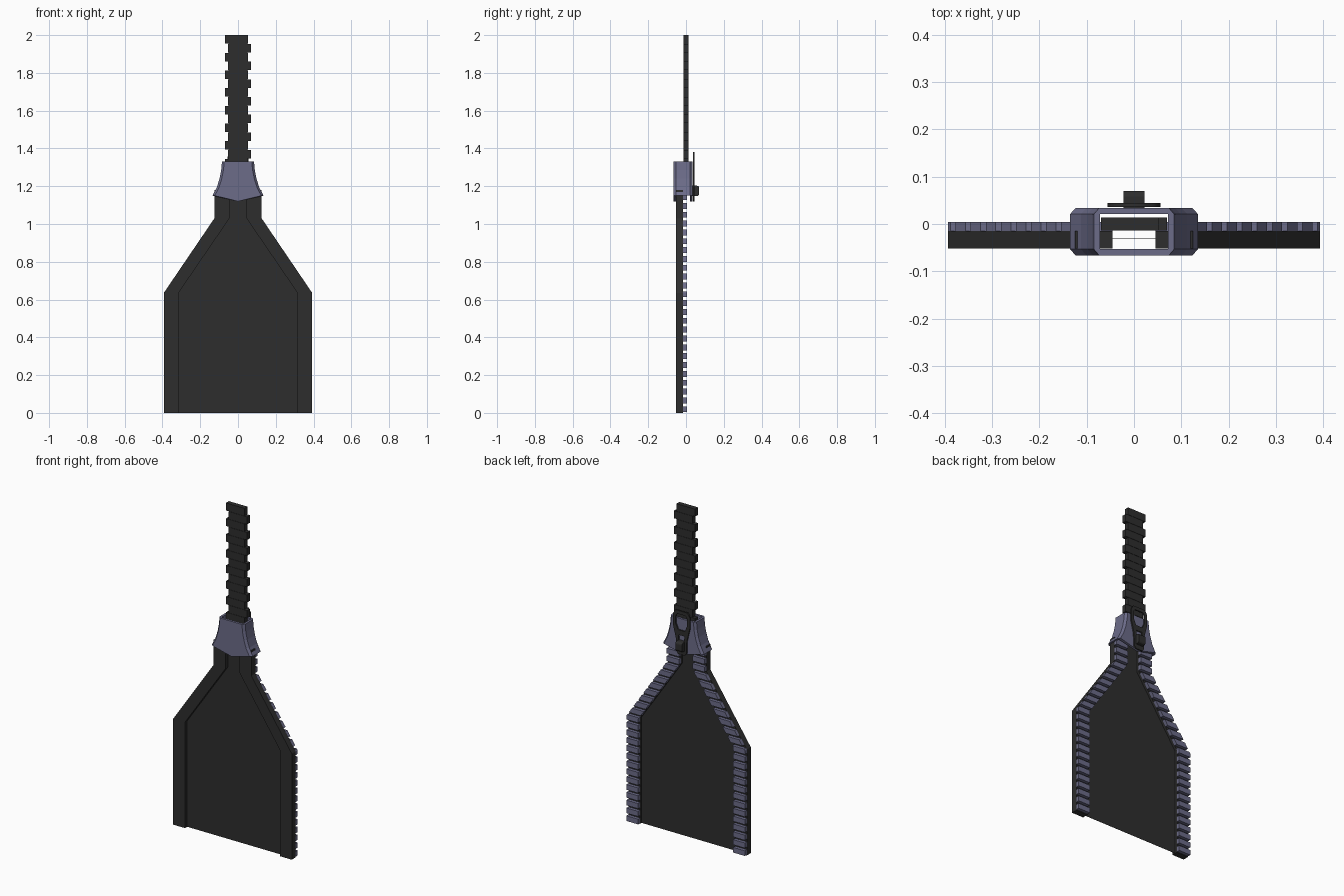
import bpy, bmesh, math

cube = bpy.data.objects.get("Cube")
if cube:
    bpy.data.objects.remove(cube, do_unlink=True)


def material(name, rgb):
    m = bpy.data.materials.new(name)
    m.use_nodes = True
    m.diffuse_color = (*rgb, 1)
    m.node_tree.nodes["Principled BSDF"].inputs["Base Color"].default_value = (*rgb, 1)
    return m


BLACK = material("charcoal black", (0.027, 0.027, 0.027))
SLATE = material("slate blue", (0.15, 0.15, 0.25))


def finish(name, bm, mat):
    bmesh.ops.recalc_face_normals(bm, faces=bm.faces)
    me = bpy.data.meshes.new(name)
    bm.to_mesh(me)
    bm.free()
    me.materials.append(mat)
    ob = bpy.data.objects.new(name, me)
    bpy.context.collection.objects.link(ob)
    return ob


def prism(bm, front, back, y0, y1):
    """Loft between two matching x-z outlines."""
    a = [bm.verts.new((x, y0, z)) for x, z in front]
    b = [bm.verts.new((x, y1, z)) for x, z in back]
    bm.faces.new(a)
    bm.faces.new(b[::-1])
    for i in range(len(a)):
        j = (i + 1) % len(a)
        bm.faces.new((a[i], b[i], b[j], a[j]))


def flip(pts):
    return [(-x, z) for x, z in pts]


# Tape strips: inner and outer edges as x, z lines
OUTER = [(0.393, 0), (0.393, 0.635), (0.125, 1.03), (0.125, 1.18)]
INNER = [(0.315, 0), (0.315, 0.635), (0.045, 1.03), (0.045, 1.18)]


def x_at(line, z):
    for (xa, za), (xb, zb) in zip(line, line[1:]):
        if z <= zb:
            return xa + (xb - xa) * (z - za) / (zb - za)
    return line[-1][0]


PITCH = 0.0468
for side, mirror in (("left", False), ("right", True)):
    # Raised tape edge
    bm = bmesh.new()
    pts = OUTER + INNER[::-1]
    pts = flip(pts) if mirror else pts
    prism(bm, pts, pts, -0.052, -0.015)
    finish(side + "_tape", bm, BLACK)

    # Open teeth: level slices following the tape edge
    bm = bmesh.new()
    for i in range(25):
        z0 = 0.004 + i * PITCH
        z1 = z0 + 0.031
        levels = [z0] + [k for k in (0.635, 1.03) if z0 < k < z1] + [z1]
        pts = [(x_at(OUTER, z), z) for z in levels]
        pts += [(x_at(INNER, z), z) for z in reversed(levels)]
        pts = flip(pts) if mirror else pts
        prism(bm, pts, pts, -0.015, 0.004)
    finish(side + "_teeth", bm, SLATE)

# Thin fabric panel between the tapes
bm = bmesh.new()
pts = INNER + flip(INNER)[::-1]
prism(bm, pts, pts, -0.031, -0.030)
finish("fabric_panel", bm, BLACK)

# Closed chain: interlocking teeth, alternating sides
bm = bmesh.new()
for i in range(16):
    top = 2.0 - i * PITCH
    s = -1 if i % 2 == 0 else 1
    xa, xb = s * 0.07, -s * 0.053
    bot = top - PITCH + 0.002
    pts = [(xa, bot), (xb, bot), (xb, top), (xa, top)]
    prism(bm, pts, pts, -0.014, 0.014)
prism(bm, *[[(-0.05, 1.26), (0.05, 1.26), (0.05, 1.998), (-0.05, 1.998)]] * 2, -0.012, 0.012)
finish("closed_chain", bm, BLACK)

# Slider: two flared plates joined by curved side walls
FLARE = [(0.135, 1.15), (0.112, 1.195), (0.098, 1.24), (0.089, 1.285), (0.085, 1.33)]


def plate_outline(inset):
    half = [(x - inset, z) for x, z in FLARE]
    return [(0, 1.12)] + half + flip(half)[::-1]


bm = bmesh.new()
full, small = plate_outline(0), plate_outline(0.012)
prism(bm, small, full, -0.067, -0.053)
prism(bm, full, small, 0.021, 0.034)
wall = FLARE + [(x - 0.013, z) for x, z in reversed(FLARE)]
for pts in (wall, flip(wall)):
    prism(bm, pts, pts, -0.053, 0.021)
finish("slider_body", bm, SLATE)

# Pull tab: tapered plate with a large and a small opening
curve = bpy.data.curves.new("pull_tab", "CURVE")
curve.dimensions = "2D"
curve.fill_mode = "BOTH"
curve.extrude = 0.004


def loop(half):
    pts = half + flip(half)[::-1]
    sp = curve.splines.new("POLY")
    sp.points.add(len(pts) - 1)
    for p, (x, z) in zip(sp.points, pts):
        p.co = (x, z, 0, 1)
    sp.use_cyclic_u = True


loop([(0.022, 1.12), (0.034, 1.135), (0.036, 1.21), (0.056, 1.29), (0.056, 1.355), (0.04, 1.38)])
loop([(0.022, 1.265), (0.038, 1.3), (0.038, 1.345), (0.028, 1.36)])
loop([(0.018, 1.2), (0.02, 1.235)])
tab = bpy.data.objects.new("pull_tab", curve)
bpy.context.collection.objects.link(tab)
tab.rotation_euler.x = math.radians(90)
tab.location.y = 0.04
curve.materials.append(BLACK)
bpy.ops.object.select_all(action="DESELECT")
tab.select_set(True)
bpy.context.view_layer.objects.active = tab
bpy.ops.object.convert(target="MESH")

# Rounded lug holding the pull tab
bm = bmesh.new()
bmesh.ops.create_cube(bm, size=1)
for v in bm.verts:
    v.co = (v.co.x * 0.044, 0.051 + v.co.y * 0.038, 1.175 + v.co.z * 0.055)
edges = [e for e in bm.edges if all(v.co.y > 0.06 for v in e.verts)
         and abs(e.verts[0].co.x - e.verts[1].co.x) > 0.01]
bmesh.ops.bevel(bm, geom=edges, offset=0.012, segments=3, profile=0.5, affect="EDGES")
finish("tab_lug", bm, BLACK)
